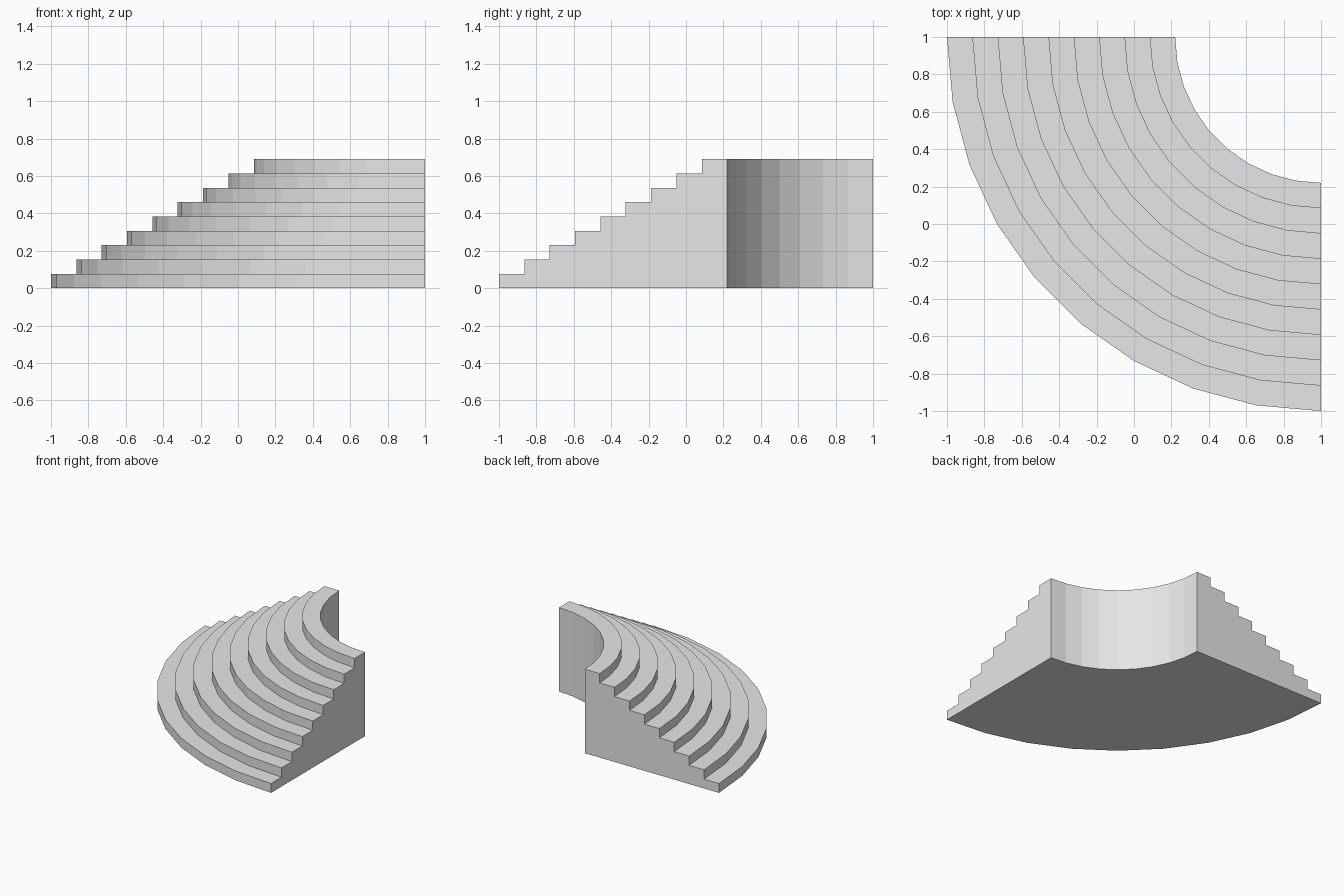
import bpy
import bmesh
from math import cos, sin, radians

cube = bpy.data.objects.get("Cube")
if cube:
    bpy.data.objects.remove(cube, do_unlink=True)

STEPS = 9
SEGMENTS = 9
OUTER, INNER = 2.0, 0.78
HEIGHT = 0.69
TREAD = (OUTER - INNER) / STEPS
RISE = HEIGHT / STEPS

# Plain grey stone
stone = bpy.data.materials.new("light_grey")
stone.use_nodes = True
grey = (0.8, 0.8, 0.8, 1)
stone.diffuse_color = grey
stone.node_tree.nodes["Principled BSDF"].inputs["Base Color"].default_value = grey

# Stepped side profile as (radius, height), from the outer foot to the inner wall
profile = [(OUTER, 0)]
for i in range(STEPS):
    r = OUTER - i * TREAD
    profile += [(r, (i + 1) * RISE), (r - TREAD, (i + 1) * RISE)]
profile.append((INNER, 0))

# Sweep the profile a quarter turn around the corner at (1, 1)
bm = bmesh.new()
rings = []
for s in range(SEGMENTS + 1):
    a = radians(90 * s / SEGMENTS)
    rings.append([bm.verts.new((1 - r * cos(a), 1 - r * sin(a), z)) for r, z in profile])
n = len(profile)
for a, b in zip(rings, rings[1:]):
    for i in range(n):
        j = (i + 1) % n
        bm.faces.new((a[i], b[i], b[j], a[j]))

# Flat end walls
bm.faces.new(rings[0])
bm.faces.new(rings[-1][::-1])
bmesh.ops.recalc_face_normals(bm, faces=bm.faces)

mesh = bpy.data.meshes.new("curved_stairs")
bm.to_mesh(mesh)
bm.free()
mesh.materials.append(stone)
stairs = bpy.data.objects.new("curved_stairs", mesh)
bpy.context.collection.objects.link(stairs)
